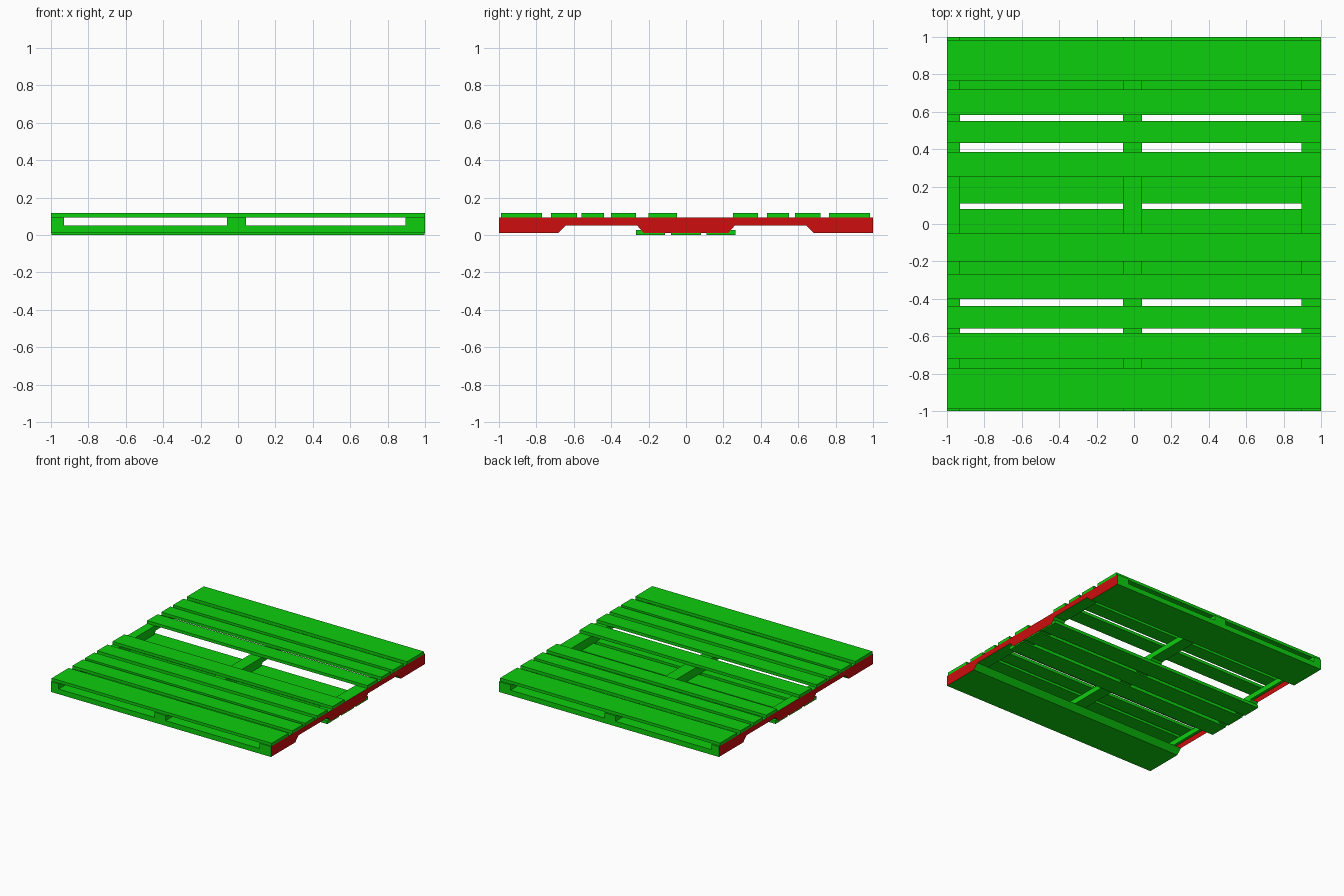
import bpy
import bmesh

cube = bpy.data.objects.get("Cube")
if cube:
    bpy.data.objects.remove(cube, do_unlink=True)


def make_material(name, colour):
    mat = bpy.data.materials.new(name)
    mat.use_nodes = True
    mat.diffuse_color = colour
    mat.node_tree.nodes["Principled BSDF"].inputs["Base Color"].default_value = colour
    return mat


GREEN = make_material("green", (0.004, 0.62, 0.004, 1))
RED = make_material("red", (0.62, 0.004, 0.004, 1))

BASE, NOTCH, RAIL_TOP, DECK_TOP = 0.01, 0.052, 0.095, 0.119


def extrude_profile(name, profile, x0, x1):
    """Extrude a (y, z) outline along x."""
    bm = bmesh.new()
    face = bm.faces.new([bm.verts.new((x0, y, z)) for y, z in profile])
    ext = bmesh.ops.extrude_face_region(bm, geom=[face])
    verts = [v for v in ext["geom"] if isinstance(v, bmesh.types.BMVert)]
    bmesh.ops.translate(bm, verts=verts, vec=(x1 - x0, 0, 0))
    bmesh.ops.recalc_face_normals(bm, faces=bm.faces)
    mesh = bpy.data.meshes.new(name)
    bm.to_mesh(mesh)
    bm.free()
    mesh.materials.append(GREEN)
    mesh.materials.append(RED)
    obj = bpy.data.objects.new(name, mesh)
    bpy.context.collection.objects.link(obj)
    return obj


def board(name, y0, y1, z0, z1, half=1.0):
    return extrude_profile(name, [(y0, z0), (y1, z0), (y1, z1), (y0, z1)], -half, half)


# Notched rails, red on the outer sides
half_outline = [(0.225, BASE), (0.262, NOTCH), (0.642, NOTCH),
                (0.685, BASE), (1, BASE), (1, RAIL_TOP)]
outline = half_outline + [(-y, z) for y, z in reversed(half_outline)]
for name, x0, x1 in (("left_rail", 0.895, 1), ("middle_rail", -0.06, 0.042),
                     ("right_rail", -1, -0.93)):
    rail = extrude_profile(name, outline, x0, x1)
    for poly in rail.data.polygons:
        if abs(poly.center.x) > 0.99:
            poly.material_index = 1

# The right rail is open under its notches
bm = bmesh.new()
bm.from_mesh(rail.data)
bm.normal_update()
under = [f for f in bm.faces
         if f.normal.z < -0.9 and abs(f.calc_center_median().z - NOTCH) < 0.001]
bmesh.ops.delete(bm, geom=under, context="FACES_ONLY")
bm.to_mesh(rail.data)
bm.free()

# Bevelled floor plates joining the rails at both ends
for name, s in (("back_plate", 1), ("front_plate", -1)):
    extrude_profile(name, [(s * 0.642, NOTCH), (s * 0.685, BASE), (s, BASE), (s, NOTCH)],
                    -0.94, 0.9)

# Deck boards
deck = [(-0.99, -0.77), (-0.723, -0.584), (-0.558, -0.438), (-0.4, -0.268),
        (-0.2, -0.048), (0.25, 0.385), (0.432, 0.55), (0.582, 0.72), (0.764, 0.985)]
for i, (y0, y1) in enumerate(deck):
    board(f"deck_board_{i + 1}", y0, y1, RAIL_TOP, DECK_TOP)

# Bottom boards, let into the rails
for i, (y0, y1) in enumerate([(-0.267, -0.112), (-0.08, 0.08), (0.11, 0.264)]):
    board(f"bottom_board_{i + 1}", y0, y1, 0, 0.026, 0.998)
